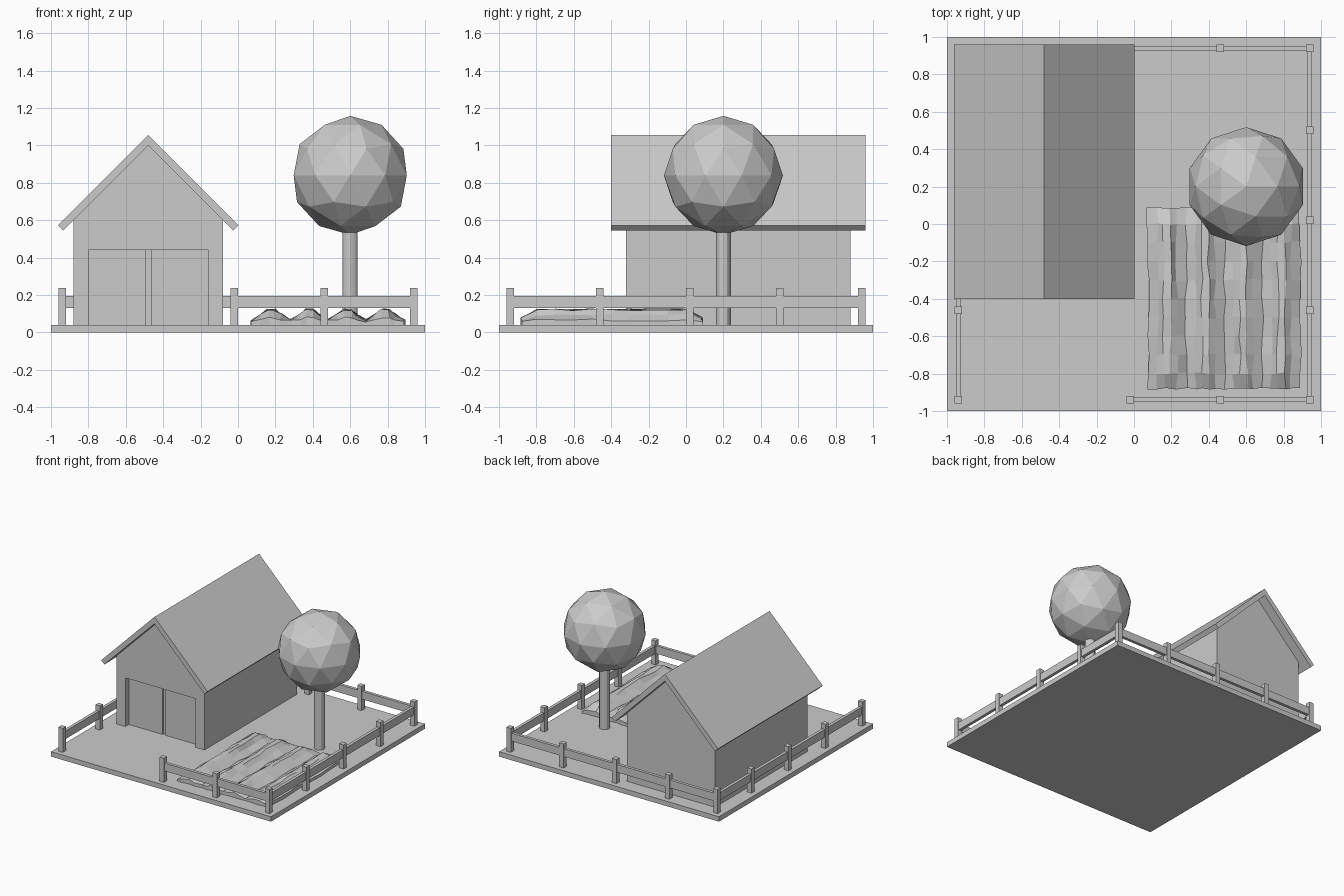
import bpy, bmesh, random
from mathutils import Matrix

if "Cube" in bpy.data.objects:
    bpy.data.objects.remove(bpy.data.objects["Cube"])

random.seed(4)
grey = bpy.data.materials.new("plain grey")
grey.diffuse_color = (0.6, 0.6, 0.6, 1)
grey.use_nodes = True
grey.node_tree.nodes["Principled BSDF"].inputs["Base Color"].default_value = grey.diffuse_color


def finish(bm, name):
    bmesh.ops.recalc_face_normals(bm, faces=bm.faces)
    me = bpy.data.meshes.new(name)
    bm.to_mesh(me)
    bm.free()
    me.materials.append(grey)
    ob = bpy.data.objects.new(name, me)
    bpy.context.collection.objects.link(ob)
    return ob


def add_box(bm, x0, x1, y0, y1, z0, z1):
    m = Matrix.Translation(((x0 + x1) / 2, (y0 + y1) / 2, (z0 + z1) / 2))
    m = m @ Matrix.Diagonal((x1 - x0, y1 - y0, z1 - z0, 1))
    bmesh.ops.create_cube(bm, size=1, matrix=m)


def box(name, *dims):
    bm = bmesh.new()
    add_box(bm, *dims)
    return finish(bm, name)


def prism(name, pts, y0, y1):
    bm = bmesh.new()
    a = [bm.verts.new((x, y0, z)) for x, z in pts]
    b = [bm.verts.new((x, y1, z)) for x, z in pts]
    bm.faces.new(a)
    bm.faces.new(b[::-1])
    for i in range(len(pts)):
        j = (i + 1) % len(pts)
        bm.faces.new((a[i], b[i], b[j], a[j]))
    return finish(bm, name)


# ground slab
G = 0.04
box("ground", -1, 1, -1, 1, 0, G)

# barn walls with a recessed doorway in the front gable
CX = -0.48
bm = bmesh.new()
outline = [(-0.88, G), (-0.88, 0.6), (CX, 1.0), (-0.08, 0.6), (-0.08, G)]
notch = [(-0.16, G), (-0.16, 0.44), (-0.80, 0.44), (-0.80, G)]
f = [bm.verts.new((x, -0.32, z)) for x, z in outline]
b = [bm.verts.new((x, 0.88, z)) for x, z in outline]
n = [bm.verts.new((x, -0.32, z)) for x, z in notch]
d = [bm.verts.new((x, -0.26, z)) for x, z in notch]
bm.faces.new(f + n)
bm.faces.new(b)
for i in range(4):
    bm.faces.new((f[i], b[i], b[i + 1], f[i + 1]))
for i in range(3):
    bm.faces.new((n[i], d[i], d[i + 1], n[i + 1]))
bm.faces.new(d)
bm.faces.new([f[0], n[3], d[3], d[0], n[0], f[4], b[4], b[0]])
finish(bm, "barn_walls")

# door leaves
box("door_left", -0.80, -0.495, -0.275, -0.26, G, 0.44)
box("door_right", -0.465, -0.16, -0.275, -0.26, G, 0.44)

# gable roof
prism("roof", [(CX, 1.057), (-0.963, 0.573), (-0.935, 0.545), (CX, 1.0),
               (-0.025, 0.545), (0.003, 0.573)], -0.4, 0.96)

# tree
bm = bmesh.new()
bmesh.ops.create_cone(bm, cap_ends=True, segments=12, radius1=0.04, radius2=0.04,
                      depth=0.56, matrix=Matrix.Translation((0.6, 0.2, 0.32)))
trunk = finish(bm, "tree_trunk")
bm = bmesh.new()
bmesh.ops.create_icosphere(bm, subdivisions=2, radius=0.318,
                           matrix=Matrix.Translation((0.6, 0.2, 0.84)))
finish(bm, "tree_crown")

# fence: posts and a single rail, open at the front left
E = 0.94
stops = [-E, -0.46, 0.02, 0.5, E]
posts = {(s, y) for s in (-E, E) for y in stops}
posts |= {(-x, E) for x in stops}
posts |= {(x, -E) for x in (-0.02, 0.46, E)}
bm = bmesh.new()
for x, y in sorted(posts):
    add_box(bm, x - 0.02, x + 0.02, y - 0.02, y + 0.02, G, 0.238)
finish(bm, "fence_posts")
T = 0.0125
bm = bmesh.new()
for s in (-E, E):
    add_box(bm, s - T, s + T, -E, E, 0.13, 0.195)
add_box(bm, -E, E, E - T, E + T, 0.13, 0.195)
add_box(bm, -0.02, E, -E - T, -E + T, 0.13, 0.195)
finish(bm, "fence_rails")

# ploughed field: four lumpy ridges on a grid
section = [(-0.052, 0.095), (-0.018, 0.122), (0.018, 0.122), (0.052, 0.095)]
xz = [(0.075, 0.06)]
for k in range(4):
    c = 0.178 + 0.203 * k
    xz += [(c + dx, z) for dx, z in section]
    xz.append((c + 0.102, 0.066))
ys = [-0.88, -0.80] + [-0.70 + 0.1 * i for i in range(8)] + [0.085]
bm = bmesh.new()
rows = []
for j, y in enumerate(ys):
    end = j in (0, len(ys) - 1)
    row = []
    for x, z in xz:
        zz = 0.06 + (z - 0.06) * (0.3 if end else 1)
        row.append(bm.verts.new((x + random.uniform(-0.008, 0.008),
                                 y + random.uniform(-0.006, 0.006),
                                 zz + random.uniform(-0.006, 0.006))))
    rows.append(row)
for r, s in zip(rows, rows[1:]):
    for i in range(len(r) - 1):
        bm.faces.new((r[i], r[i + 1], s[i + 1], s[i]))
# skirt down to the ground
rim = [e for e in bm.edges if e.is_boundary]
new = bmesh.ops.extrude_edge_only(bm, edges=rim)["geom"]
for v in new:
    if isinstance(v, bmesh.types.BMVert):
        v.co.z = G
finish(bm, "field_rows")

# smooth round trunk
bpy.context.view_layer.objects.active = trunk
trunk.select_set(True)
bpy.ops.object.shade_smooth_by_angle()
